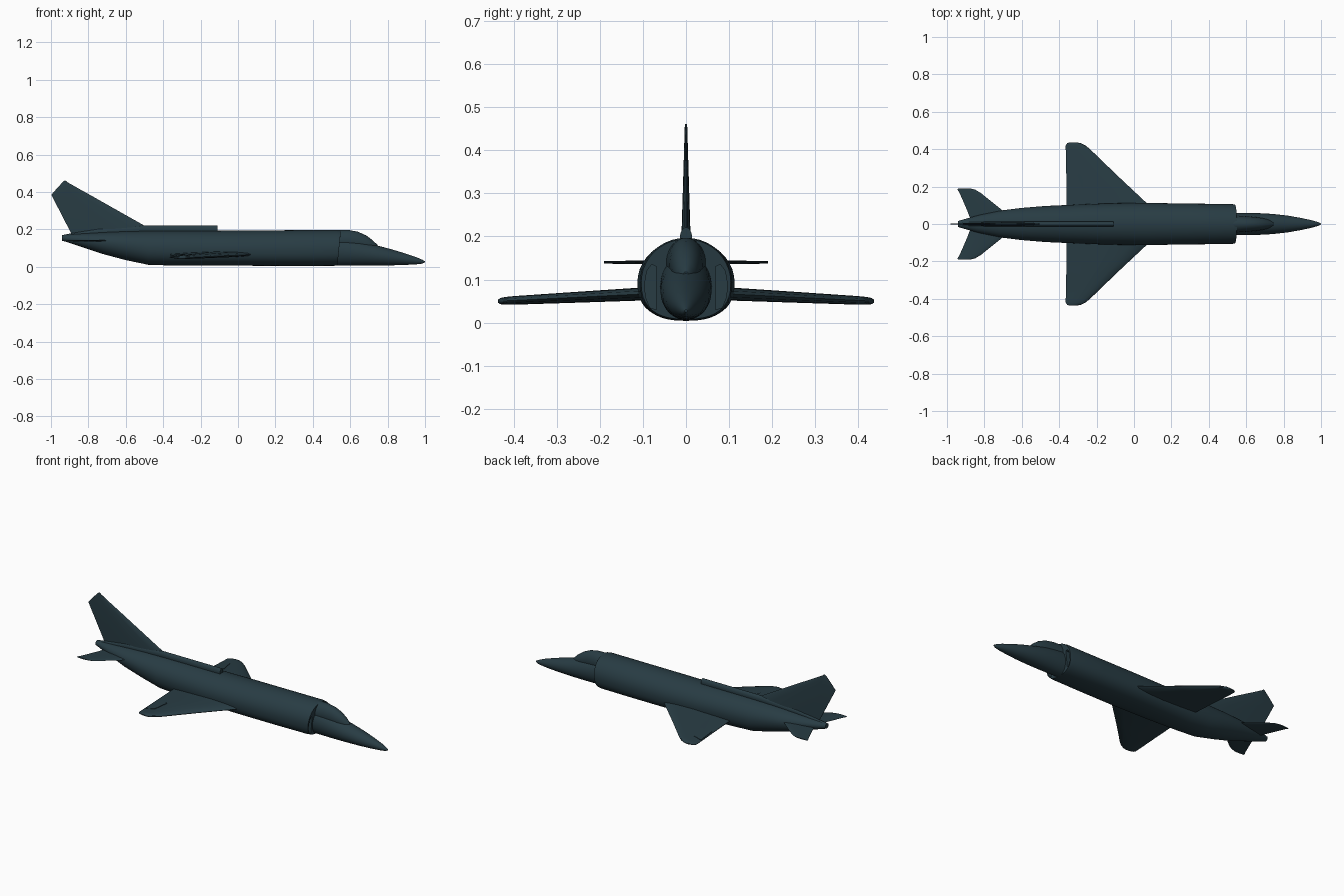
import bpy, bmesh, math
from mathutils import Vector

cube = bpy.data.objects.get("Cube")
if cube:
    bpy.data.objects.remove(cube, do_unlink=True)

paint = bpy.data.materials.new("dark_teal_paint")
paint.use_nodes = True
COLOR = (0.021, 0.045, 0.057, 1)
paint.diffuse_color = COLOR
bsdf = paint.node_tree.nodes["Principled BSDF"]
bsdf.inputs["Base Color"].default_value = COLOR
bsdf.inputs["Roughness"].default_value = 0.6


def loft(name, rings, angle=35):
    """Skin a list of closed rings and cap both ends."""
    bm = bmesh.new()
    loops = [[bm.verts.new(p) for p in ring] for ring in rings]
    n = len(loops[0])
    for a, b in zip(loops, loops[1:]):
        for i in range(n):
            j = (i + 1) % n
            bm.faces.new((a[i], a[j], b[j], b[i]))
    bm.faces.new(loops[0])
    bm.faces.new(loops[-1])
    bmesh.ops.recalc_face_normals(bm, faces=bm.faces)
    mesh = bpy.data.meshes.new(name)
    bm.to_mesh(mesh)
    bm.free()
    mesh.materials.append(paint)
    obj = bpy.data.objects.new(name, mesh)
    bpy.context.collection.objects.link(obj)
    smooth(obj, angle)
    return obj


def smooth(obj, angle):
    bpy.ops.object.select_all(action="DESELECT")
    obj.select_set(True)
    bpy.context.view_layer.objects.active = obj
    bpy.ops.object.shade_smooth_by_angle(angle=math.radians(angle))


def section(x, half, low, high, power=2.0, mid=0.5, rake=0.0, n=40):
    """Oval cross-section; power squares off the lower half."""
    centre = low + (high - low) * mid
    ring = []
    for i in range(n):
        t = math.tau * i / n
        c, s = math.cos(t), math.sin(t)
        e = 2 / (power if s < 0 else 2.0)
        y = half * math.copysign(abs(c) ** e, c)
        z = centre + (high - centre if s > 0 else centre - low) * math.copysign(abs(s) ** e, s)
        ring.append((x - rake * (high - z), y, z))
    return ring


def airfoil(place, lead, trail, thick):
    """Thin symmetric section from leading to trailing edge."""
    shape = [(0, 0), (0.04, 0.5), (0.2, 0.9), (0.45, 1), (0.75, 0.6), (1, 0.12)]
    pts = shape + [(u, -v) for u, v in reversed(shape[1:])]
    return [place(lead + (trail - lead) * u, v * thick / 2) for u, v in pts]


# Main fuselage with squared belly, tapering up to the tail
body = loft("fuselage", [section(*s) for s in (
    (0.55, 0.104, 0.008, 0.194, 2.5, 0.46, 0.1),
    (0.53, 0.107, 0.005, 0.197, 2.5, 0.46, 0.1),
    (0.30, 0.109, 0.004, 0.196, 2.5, 0.46),
    (0.05, 0.113, 0.006, 0.194, 2.5, 0.46),
    (-0.15, 0.110, 0.006, 0.193, 2.4, 0.47),
    (-0.35, 0.102, 0.007, 0.193, 2.3, 0.49),
    (-0.48, 0.096, 0.011, 0.192, 2.2, 0.5),
    (-0.60, 0.086, 0.036, 0.190, 2.0, 0.53),
    (-0.72, 0.071, 0.068, 0.185, 2.0, 0.55),
    (-0.84, 0.045, 0.108, 0.178, 2.0, 0.55),
    (-0.91, 0.025, 0.131, 0.173, 2.0, 0.5),
    (-0.94, 0.016, 0.140, 0.170, 2.0, 0.5))])

# Recessed air intakes, cut as curved slots beside the nose
for side, sign in (("left", 1), ("right", -1)):
    outline = [(0.069, 0.03), (0.084, 0.035), (0.094, 0.06), (0.096, 0.09),
               (0.091, 0.12), (0.080, 0.135), (0.069, 0.13)]
    cutter = loft("intake_cutter", [[(x, sign * y, z) for y, z in outline] for x in (0.40, 0.62)])
    cutter.hide_render = True
    cut = body.modifiers.new("intake", "BOOLEAN")
    cut.operation = "DIFFERENCE"
    cut.solver = "EXACT"
    cut.object = cutter
    bpy.ops.object.select_all(action="DESELECT")
    body.select_set(True)
    bpy.context.view_layer.objects.active = body
    bpy.ops.object.modifier_apply(modifier=cut.name)
    bpy.data.objects.remove(cutter, do_unlink=True)
smooth(body, 35)

# Drooped pointed nose running back into the fuselage
loft("nose", [section(*s) for s in (
    (0.42, 0.058, 0.007, 0.165),
    (0.55, 0.060, 0.006, 0.157),
    (0.65, 0.059, 0.006, 0.138),
    (0.74, 0.054, 0.007, 0.115),
    (0.82, 0.045, 0.008, 0.094),
    (0.89, 0.033, 0.010, 0.073),
    (0.95, 0.020, 0.013, 0.053),
    (0.985, 0.010, 0.017, 0.038),
    (1.0, 0.003, 0.024, 0.030))])

# Bubble canopy faired into the spine
loft("canopy", [section(*s) for s in (
    (0.42, 0.055, 0.08, 0.194),
    (0.53, 0.047, 0.08, 0.197),
    (0.59, 0.042, 0.08, 0.197),
    (0.64, 0.038, 0.08, 0.188),
    (0.685, 0.032, 0.08, 0.168),
    (0.72, 0.023, 0.08, 0.142),
    (0.745, 0.010, 0.08, 0.118))])

# Dorsal spine ending bluntly ahead of the fin
loft("dorsal_spine", [section(*s) for s in (
    (-0.11, 0.014, 0.175, 0.221), (-0.50, 0.014, 0.175, 0.221),
    (-0.75, 0.013, 0.165, 0.205), (-0.93, 0.010, 0.150, 0.172))])

# Swept vertical fin with a clipped tip
loft("tail_fin", [airfoil(lambda x, o, z=z: (x, o, z), a, b, t) for z, a, b, t in (
    (0.165, -0.40, -0.885, 0.022), (0.22, -0.50, -0.913, 0.020),
    (0.385, -0.792, -0.998, 0.010), (0.42, -0.855, -0.968, 0.008),
    (0.453, -0.913, -0.937, 0.006), (0.461, -0.922, -0.928, 0.004))])


def wing_height(y):
    return 0.066 - 0.05 * (y - 0.11)


for side, sign in (("left", 1), ("right", -1)):
    # Delta wing with slight droop and rounded tip
    loft(side + "_wing", [airfoil(
        lambda x, o, y=y: (x, sign * y, wing_height(y) + o), a, b, t) for y, a, b, t in (
        (0.06, 0.12, -0.36, 0.032), (0.11, 0.07, -0.36, 0.030),
        (0.26, -0.09, -0.362, 0.025), (0.40, -0.235, -0.365, 0.020),
        (0.42, -0.26, -0.365, 0.018), (0.432, -0.285, -0.357, 0.014),
        (0.437, -0.31, -0.345, 0.006))])

    # Small trailing-edge flap plate
    corners = ((-0.359, 0.37), (-0.305, 0.36), (-0.283, 0.27), (-0.353, 0.255))
    loft(side + "_flap_plate", [[(x, sign * y, wing_height(y) + 0.001
                                 + (x + 0.36) * 0.105 + lift) for x, y in corners]
                                for lift in (0, 0.003)])

    # Swept tailplane
    loft(side + "_tailplane", [airfoil(
        lambda x, o, y=y: (x, sign * y, 0.14 + o), a, b, t) for y, a, b, t in (
        (0.02, -0.64, -0.872, 0.009), (0.07, -0.70, -0.891, 0.008),
        (0.165, -0.818, -0.932, 0.007), (0.183, -0.848, -0.943, 0.006),
        (0.190, -0.875, -0.942, 0.005))])
